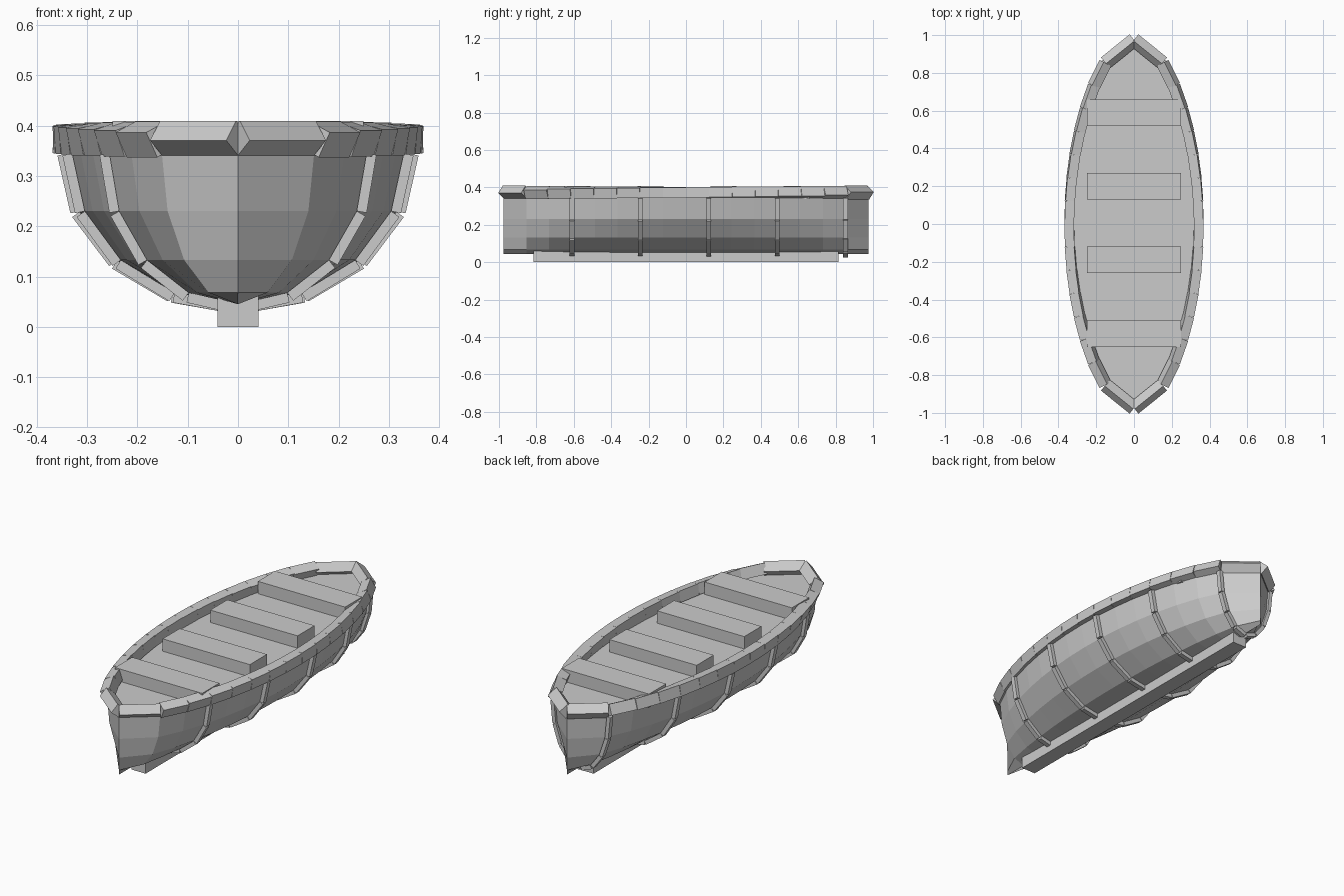
import bpy, bmesh, math
from mathutils import Vector, Matrix

cube = bpy.data.objects.get("Cube")
if cube:
    bpy.data.objects.remove(cube, do_unlink=True)

HALF_LEN, HALF_WIDTH, DEPTH, DECK_Z = 0.975, 0.343, 0.3, 0.345
STATIONS, ARC = 16, 8

grey = bpy.data.materials.new("weathered_grey")
grey.use_nodes = True
grey.diffuse_color = (0.6, 0.6, 0.6, 1)
grey.node_tree.nodes["Principled BSDF"].inputs["Base Color"].default_value = grey.diffuse_color


def finish(bm, name):
    """Turn a bmesh into a named, flat-shaded grey object."""
    bmesh.ops.recalc_face_normals(bm, faces=bm.faces)
    mesh = bpy.data.meshes.new(name)
    bm.to_mesh(mesh)
    bm.free()
    mesh.materials.append(grey)
    obj = bpy.data.objects.new(name, mesh)
    bpy.context.collection.objects.link(obj)
    return obj


def add_box(bm, centre, size, rotation=Matrix.Identity(4)):
    matrix = Matrix.Translation(centre) @ rotation @ Matrix.Diagonal((*size, 1))
    bmesh.ops.create_cube(bm, size=1, matrix=matrix)


def add_beam(bm, a, b, width, height):
    """Box running from a to b."""
    d = b - a
    turn = Vector((0, 0, 1)).rotation_difference(d).to_matrix().to_4x4()
    add_box(bm, (a + b) / 2, (width, height, d.length), turn)


def mirror_x(obj):
    obj.modifiers.new("mirror", 'MIRROR').use_clip = False


def hull_point(i, j):
    """Point on the hull: station i along the length, step j around the arc."""
    w = HALF_WIDTH * math.sqrt(max(0, math.sin(math.pi * i / STATIONS)))
    a = math.pi * j / ARC
    y = HALF_LEN * (2 * i / STATIONS - 1)
    return Vector((w * math.cos(a), y, DECK_Z - DEPTH * math.sin(a)))


# Hull, closed by a flat deck
bm = bmesh.new()
rings = [[bm.verts.new(hull_point(i, j)) for j in range(ARC + 1)]
         for i in range(STATIONS + 1)]
for r, s in zip(rings, rings[1:]):
    for j in range(ARC):
        bm.faces.new((r[j], r[j + 1], s[j + 1], s[j]))
    bm.faces.new((r[ARC], r[0], s[0], s[ARC]))
bmesh.ops.remove_doubles(bm, verts=bm.verts, dist=0.0005)
finish(bm, "hull")

# Gunwale: one beam per station along the rim
bm = bmesh.new()
lift = Vector((0, 0, 0.028))
for i in range(STATIONS):
    add_beam(bm, hull_point(i, 0) + lift, hull_point(i + 1, 0) + lift, 0.05, 0.055)
mirror_x(finish(bm, "gunwale"))

# Ribs: short beams laid on the outside of every third station
bm = bmesh.new()
for i in range(3, STATIONS, 3):
    for j in range(ARC // 2):
        a, b = hull_point(i, j), hull_point(i, j + 1)
        d = (b - a).normalized()
        out = Vector((-d.z, 0, d.x)) * 0.01
        add_beam(bm, a + out, b + out, 0.02, 0.025)
mirror_x(finish(bm, "ribs"))

# Keel
bm = bmesh.new()
add_box(bm, (0, 0, 0.03), (0.082, 1.63, 0.06))
finish(bm, "keel")

# Benches
for n, name in enumerate(("front_bench", "front_middle_bench",
                          "back_middle_bench", "back_bench")):
    bm = bmesh.new()
    add_box(bm, (0, -0.58 + 0.39 * n, 0.374), (0.5, 0.14, 0.07))
    finish(bm, name)
